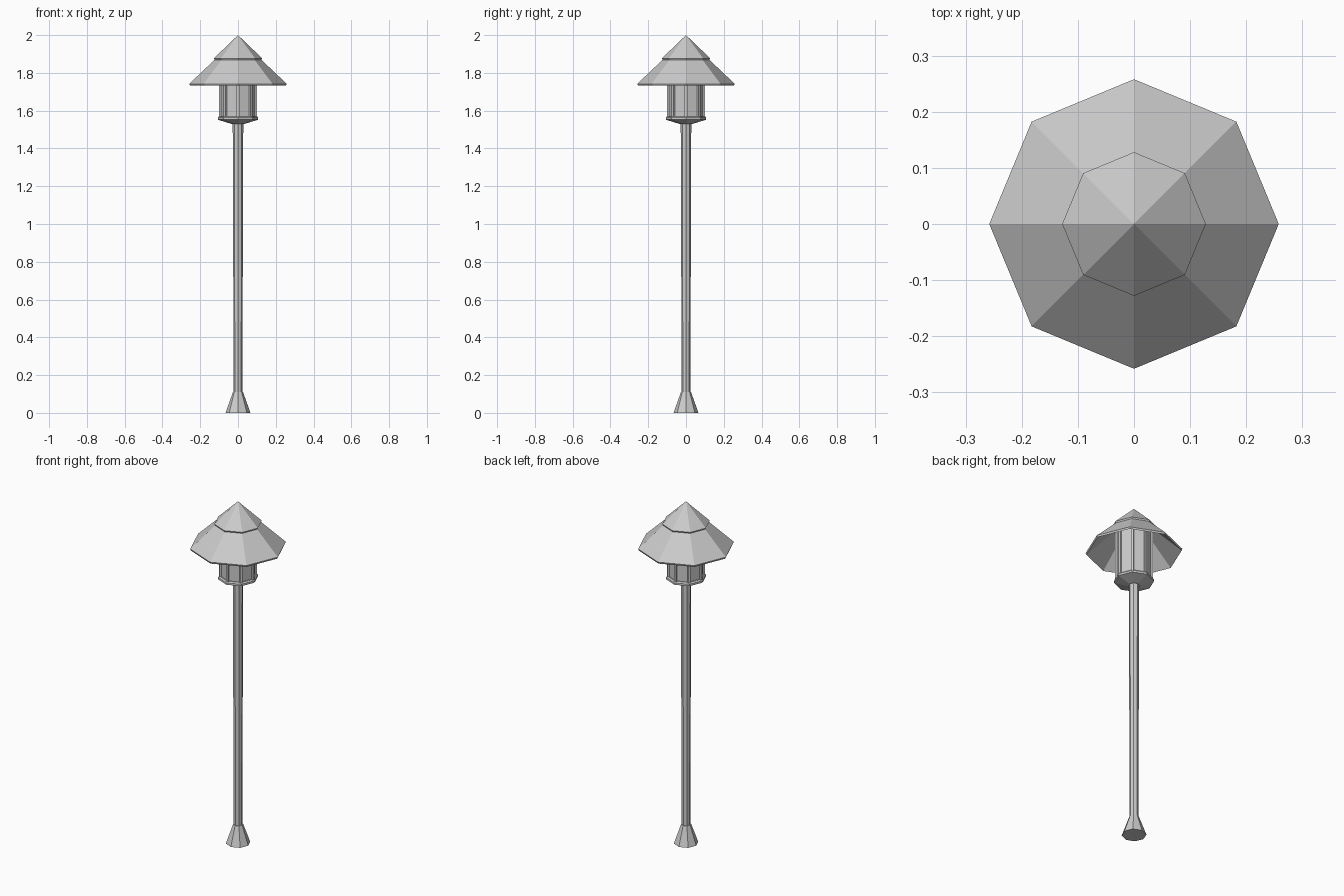
import bpy, bmesh
from math import sin, cos, pi

if "Cube" in bpy.data.objects:
    bpy.data.objects.remove(bpy.data.objects["Cube"])

SIDES = 8


def lathe(name, profile, closed=False):
    """Eight-sided turned part from (radius, z) points, corners on the axes."""
    bm = bmesh.new()
    rings = []
    for r, z in profile:
        if r == 0:
            rings.append([bm.verts.new((0, 0, z))] * SIDES)
        else:
            rings.append([bm.verts.new((r * cos(2 * pi * i / SIDES),
                                        r * sin(2 * pi * i / SIDES), z))
                          for i in range(SIDES)])
    pairs = list(zip(rings, rings[1:]))
    if closed:
        pairs.append((rings[-1], rings[0]))
    for a, b in pairs:
        for i in range(SIDES):
            j = (i + 1) % SIDES
            corners = list(dict.fromkeys((a[i], a[j], b[j], b[i])))
            if len(corners) > 2:
                bm.faces.new(corners)
    bmesh.ops.recalc_face_normals(bm, faces=bm.faces)
    mesh = bpy.data.meshes.new(name)
    bm.to_mesh(mesh)
    bm.free()
    obj = bpy.data.objects.new(name, mesh)
    bpy.context.collection.objects.link(obj)
    return obj


# Flared foot and tapering pole
lathe("foot", [(0, 0), (0.066, 0), (0.027, 0.11), (0, 0.11)])
lathe("pole", [(0, 0.10), (0.023, 0.10), (0.028, 1.54), (0, 1.54)])

# Tray under the lantern
lathe("lantern_tray", [(0, 1.53), (0.035, 1.53), (0.107, 1.552),
                       (0.107, 1.563), (0.100, 1.57), (0, 1.57)])

# Glass body reaching up under the roof
lathe("lantern_glass", [(0, 1.565), (0.094, 1.565), (0.094, 1.875), (0, 1.875)])

# Corner posts
for i in range(SIDES):
    a = 2 * pi * i / SIDES
    bpy.ops.mesh.primitive_cube_add(
        size=1, location=(0.095 * cos(a), 0.095 * sin(a), 1.715),
        rotation=(0, 0, a))
    post = bpy.context.object
    post.name = f"lantern_post_{i + 1}"
    post.scale = (0.012, 0.014, 0.30)

# Hollow lower roof with a thin rim, and solid overlapping cap
lathe("lower_roof", [(0.10, 1.892), (0.258, 1.742), (0.254, 1.732),
                     (0.10, 1.872)], closed=True)
lathe("roof_cap", [(0, 2.0), (0.128, 1.877), (0.124, 1.869), (0, 1.869)])
